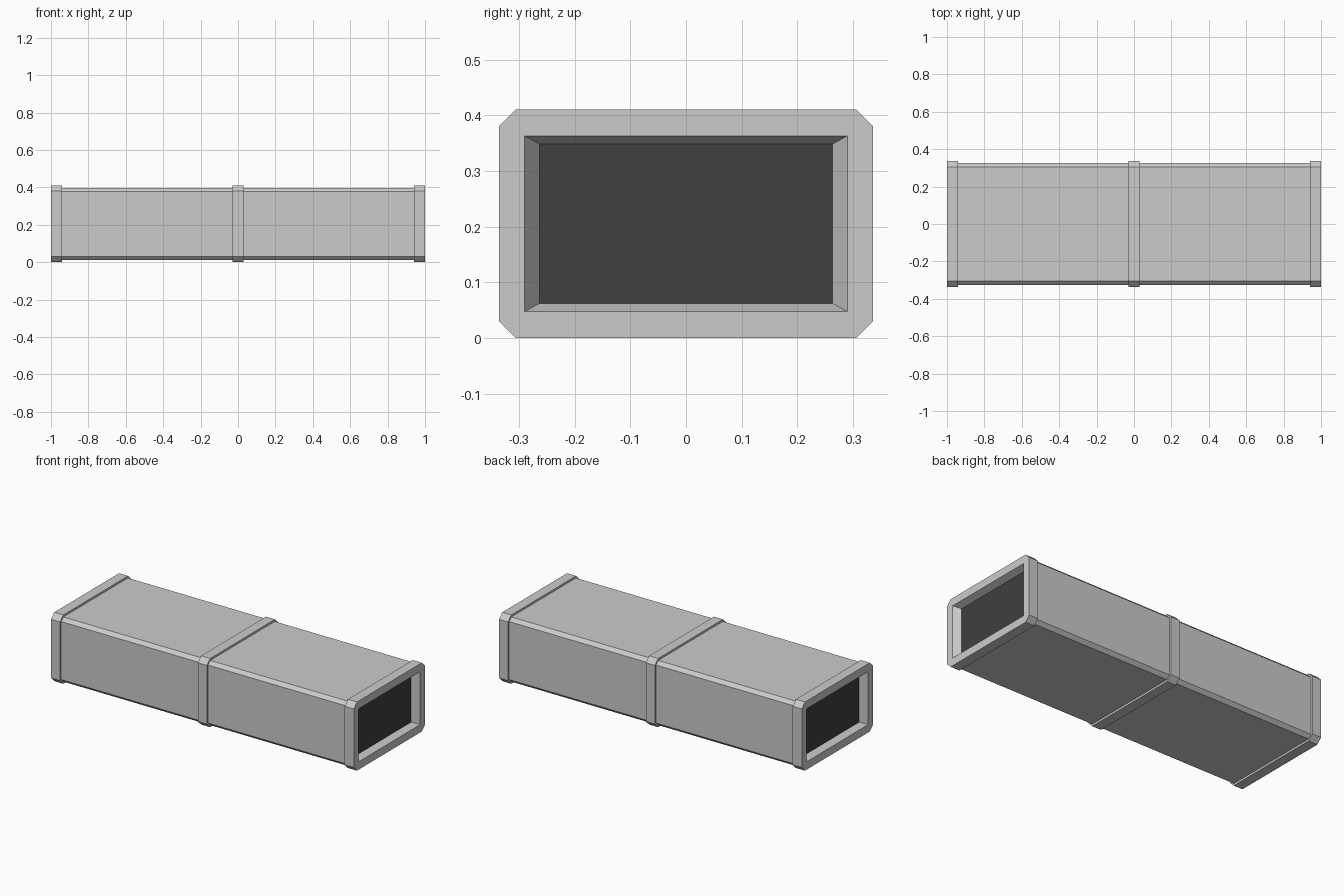
import bpy, bmesh

if "Cube" in bpy.data.objects:
    bpy.data.objects.remove(bpy.data.objects["Cube"])

MID_Z = 0.205


def octagon(bm, x, hy, hz, c):
    """Chamfered rectangle section; vertices 2k and 2k+1 share corner k."""
    pts = [(hy, hz - c), (hy - c, hz), (c - hy, hz), (-hy, hz - c),
           (-hy, c - hz), (c - hy, -hz), (hy - c, -hz), (hy, c - hz)]
    return [bm.verts.new((x, y, z + MID_Z)) for y, z in pts]


def rectangle(bm, x, hy, hz):
    pts = [(hy, hz), (-hy, hz), (-hy, -hz), (hy, -hz)]
    return [bm.verts.new((x, y, z + MID_Z)) for y, z in pts]


def bridge(bm, a, b):
    n = len(a)
    for i in range(n):
        j = (i + 1) % n
        bm.faces.new((a[i], a[j], b[j], b[i]))


def finish(bm, name, mirror=False):
    mesh = bpy.data.meshes.new(name)
    bm.to_mesh(mesh)
    bm.free()
    obj = bpy.data.objects.new(name, mesh)
    bpy.context.collection.objects.link(obj)
    if mirror:
        mod = obj.modifiers.new("both_ends", 'MIRROR')
        mod.use_clip = False
        mod.use_mirror_merge = False
    return obj


CASING = (0.325, 0.193, 0.02)
COLLAR = (0.336, 0.205, 0.03)

# Long chamfered casing
bm = bmesh.new()
bridge(bm, octagon(bm, 0.94, *CASING), octagon(bm, -0.94, *CASING))
finish(bm, "duct_casing")

# Raised band around the middle joint
bm = bmesh.new()
rings = [octagon(bm, x, *s) for x, s in
         ((0.03, CASING), (0.03, COLLAR), (-0.03, COLLAR), (-0.03, CASING))]
for a, b in zip(rings, rings[1:]):
    bridge(bm, a, b)
bmesh.ops.recalc_face_normals(bm, faces=bm.faces)
finish(bm, "middle_band")

# End collars with tapered rectangular openings
bm = bmesh.new()
inner = octagon(bm, 0.94, *CASING)
back = octagon(bm, 0.94, *COLLAR)
front = octagon(bm, 1.0, *COLLAR)
mouth = rectangle(bm, 1.0, 0.29, 0.158)
throat = rectangle(bm, 0.96, 0.263, 0.143)
bridge(bm, inner, back)
bridge(bm, back, front)
for k in range(4):
    n = (k + 1) % 4
    bm.faces.new((front[2 * k], front[2 * k + 1], mouth[k]))
    bm.faces.new((front[2 * k + 1], front[2 * n], mouth[n], mouth[k]))
bridge(bm, mouth, throat)
# temporary cap keeps the normals consistent
caps = [bm.faces.new(throat), bm.faces.new(inner)]
bmesh.ops.recalc_face_normals(bm, faces=bm.faces)
bmesh.ops.delete(bm, geom=caps, context='FACES_ONLY')
finish(bm, "end_collars", mirror=True)

# Dark panels closing the openings
bm = bmesh.new()
bm.faces.new(rectangle(bm, 0.96, 0.263, 0.143))
panel = finish(bm, "dark_opening_panels", mirror=True)
dark = bpy.data.materials.new("dark_opening")
dark.diffuse_color = (0.05, 0.05, 0.05, 1)
dark.use_nodes = True
dark.node_tree.nodes["Principled BSDF"].inputs["Base Color"].default_value = dark.diffuse_color
panel.data.materials.append(dark)
